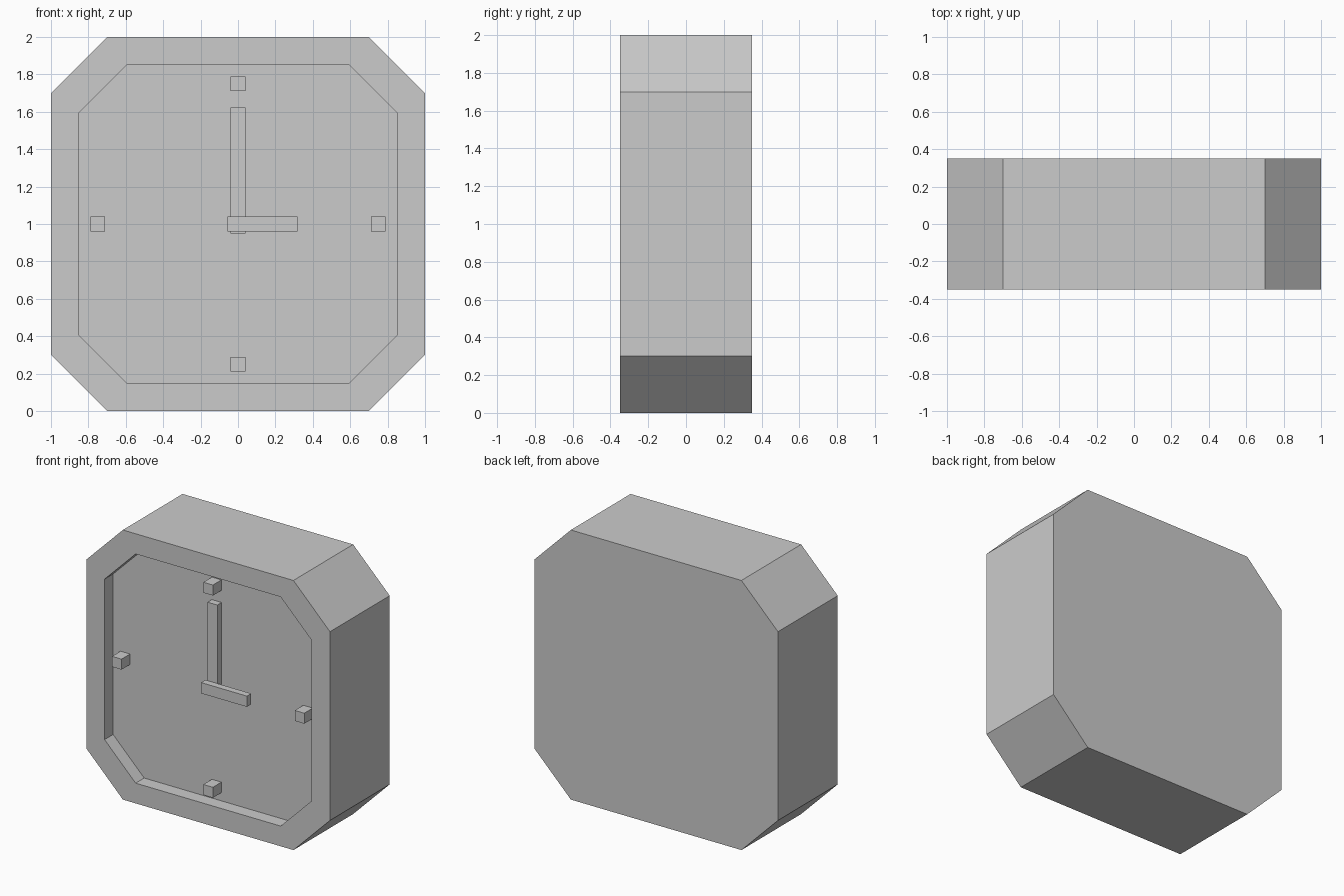
import bpy
import bmesh
from mathutils import Vector

cube = bpy.data.objects.get("Cube")
if cube:
    bpy.data.objects.remove(cube, do_unlink=True)

FRONT, BACK, DIAL = -0.35, 0.35, -0.25
CENTRE_Z = 1.0

# Single grey finish
grey = bpy.data.materials.new("light grey")
grey.use_nodes = True
colour = (0.6, 0.6, 0.6, 1)
grey.diffuse_color = colour
grey.node_tree.nodes["Principled BSDF"].inputs["Base Color"].default_value = colour


def add_object(name, bm):
    bmesh.ops.recalc_face_normals(bm, faces=bm.faces)
    mesh = bpy.data.meshes.new(name)
    bm.to_mesh(mesh)
    bm.free()
    mesh.materials.append(grey)
    obj = bpy.data.objects.new(name, mesh)
    bpy.context.collection.objects.link(obj)
    return obj


def octagon(bm, scale, y):
    """Ring of vertices for a square with cut corners, facing y."""
    a, b = scale, 0.7 * scale
    outline = [(-b, a), (b, a), (a, b), (a, -b), (b, -a), (-b, -a), (-a, -b), (-a, b)]
    return [bm.verts.new((x, y, CENTRE_Z + z)) for x, z in outline]


def bridge(bm, ring_a, ring_b):
    for i in range(len(ring_a)):
        j = (i + 1) % len(ring_a)
        bm.faces.new((ring_a[i], ring_a[j], ring_b[j], ring_b[i]))


def box(name, x, z, front, back):
    """Box spanning the x, z and depth ranges given."""
    bm = bmesh.new()
    bmesh.ops.create_cube(bm, size=1)
    low, high = Vector((x[0], front, z[0])), Vector((x[1], back, z[1]))
    bmesh.ops.scale(bm, vec=high - low, verts=bm.verts)
    bmesh.ops.translate(bm, vec=(low + high) / 2, verts=bm.verts)
    return add_object(name, bm)


# Case: back, sides, front rim, recess wall and dial
bm = bmesh.new()
rings = [octagon(bm, s, y) for s, y in
         ((1, BACK), (1, FRONT), (0.85, FRONT), (0.85, DIAL))]
for first, second in zip(rings, rings[1:]):
    bridge(bm, first, second)
bm.faces.new(rings[0])
bm.faces.new(rings[-1])
add_object("clock_case", bm)

# Hour markers, level with the rim
H = 0.039
for name, dx, dz in (("top", 0, 1), ("bottom", 0, -1), ("left", 1, 0), ("right", -1, 0)):
    cx, cz = 0.75 * dx, CENTRE_Z + 0.75 * dz
    box(name + "_marker", (cx - H, cx + H), (cz - H, cz + H), FRONT, DIAL)

# Hands, the short one stacked in front of the long one
box("minute_hand", (-0.04, 0.04), (0.948, 1.622), -0.30, DIAL)
box("hour_hand", (-0.057, 0.318), (0.96, 1.04), FRONT, -0.30)
